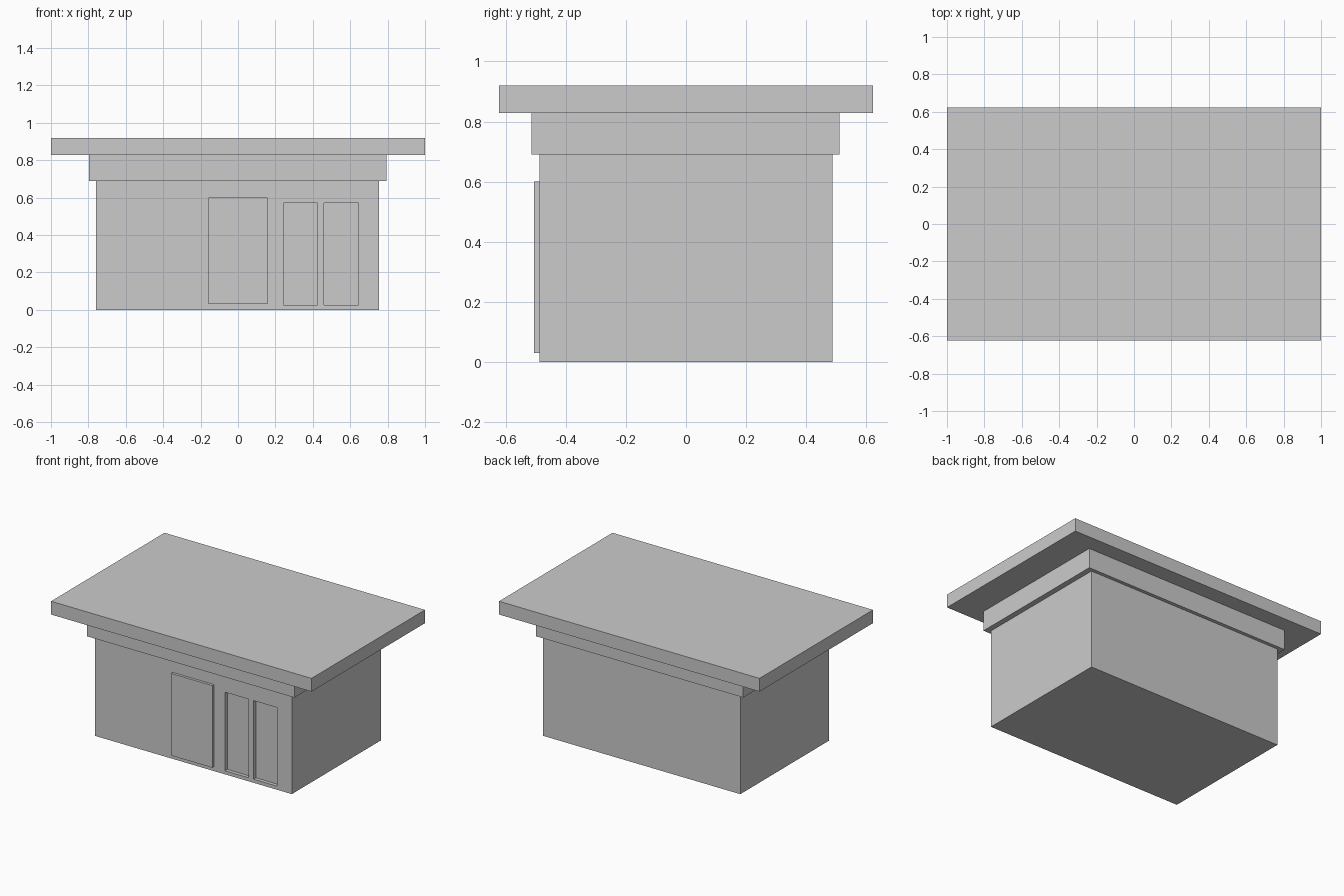
import bpy

default = bpy.data.objects.get("Cube")
if default:
    bpy.data.objects.remove(default, do_unlink=True)

# One plain grey for the whole building
grey = bpy.data.materials.new("plain_grey")
colour = (0.6, 0.6, 0.6, 1)
grey.diffuse_color = colour
grey.use_nodes = True
grey.node_tree.nodes["Principled BSDF"].inputs["Base Color"].default_value = colour


def box(name, x, y, z):
    """Axis-aligned box from (min, max) ranges."""
    bpy.ops.mesh.primitive_cube_add(size=1)
    obj = bpy.context.object
    obj.name = obj.data.name = name
    for v in obj.data.vertices:
        v.co = [lo + (c + 0.5) * (hi - lo) for c, (lo, hi) in zip(v.co, (x, y, z))]
    obj.data.materials.append(grey)
    return obj


# Main block
FRONT = -0.488
walls = box("walls", (-0.758, 0.755), (FRONT, 0.487), (0, 0.69))

# Two shallow window recesses in the front wall
for left in (0.242, 0.461):
    cutter = box("window_cutter", (left, left + 0.182),
                 (FRONT - 0.1, FRONT + 0.025), (0.025, 0.57))
    cutter.hide_render = True
    cut = walls.modifiers.new("window_recess", "BOOLEAN")
    cut.operation = "DIFFERENCE"
    cut.solver = "EXACT"
    cut.object = cutter
    bpy.context.view_layer.objects.active = walls
    bpy.ops.object.modifier_apply(modifier=cut.name)
    bpy.data.objects.remove(cutter, do_unlink=True)

# Raised door slab
box("door", (-0.159, 0.157), (-0.506, FRONT), (0.03, 0.6))

# Stepped band and overhanging flat roof
box("upper_band", (-0.797, 0.793), (-0.515, 0.511), (0.69, 0.828))
box("roof_slab", (-1, 1), (-0.622, 0.622), (0.828, 0.92))
